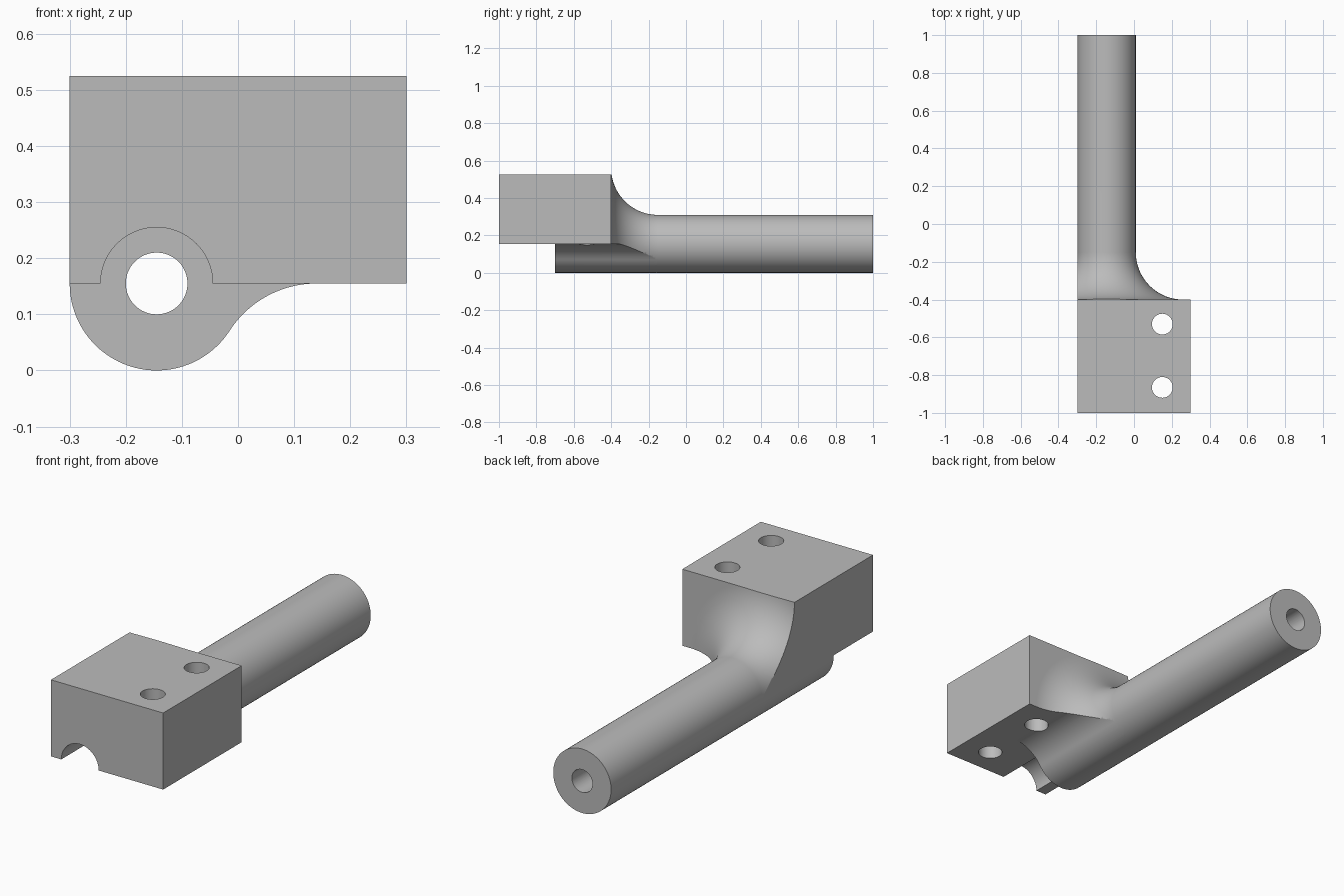
import bpy, bmesh
from math import pi, sin, cos, atan2, hypot
from mathutils import Matrix, Vector

cube = bpy.data.objects.get("Cube")
if cube:
    bpy.data.objects.remove(cube)

CX, CZ, R = -0.145, 0.155, 0.155      # tube axis and radius
TOP, BACK, STEP = 0.525, -0.4, -0.7   # block top, block back, start of tube
FLARE = 0.25                          # radius of flare behind the block

steel = bpy.data.materials.new("plain grey")
steel.use_nodes = True
grey = (0.5, 0.5, 0.5, 1)
steel.diffuse_color = grey
steel.node_tree.nodes["Principled BSDF"].inputs["Base Color"].default_value = grey


def finish(name, bm):
    bmesh.ops.recalc_face_normals(bm, faces=bm.faces)
    mesh = bpy.data.meshes.new(name)
    bm.to_mesh(mesh)
    bm.free()
    mesh.materials.append(steel)
    ob = bpy.data.objects.new(name, mesh)
    bpy.context.collection.objects.link(ob)
    return ob


def arc(cx, cy, r, a0, a1, n):
    return [(cx + r * cos(a0 + (a1 - a0) * i / n),
             cy + r * sin(a0 + (a1 - a0) * i / n)) for i in range(n + 1)]


def prism(name, pts, y0, y1):
    """Extrude an x-z outline along y."""
    bm = bmesh.new()
    face = bm.faces.new([bm.verts.new((x, y0, z)) for x, z in pts])
    ext = bmesh.ops.extrude_face_region(bm, geom=[face])
    bmesh.ops.translate(bm, vec=(0, y1 - y0, 0),
                        verts=[v for v in ext["geom"] if isinstance(v, bmesh.types.BMVert)])
    return finish(name, bm)


def rod(name, start, end, r):
    """Cylinder between two points."""
    a, b = Vector(start), Vector(end)
    turn = (b - a).to_track_quat('Z', 'Y').to_matrix().to_4x4()
    bm = bmesh.new()
    bmesh.ops.create_cone(bm, cap_ends=True, segments=64, radius1=r, radius2=r,
                          depth=(b - a).length,
                          matrix=Matrix.Translation((a + b) / 2) @ turn)
    return finish(name, bm)


def combine(ob, other, operation):
    mod = ob.modifiers.new(operation.lower(), 'BOOLEAN')
    mod.operation, mod.solver, mod.object = operation, 'EXACT', other
    bpy.context.view_layer.objects.active = ob
    bpy.ops.object.modifier_apply(modifier=mod.name)
    bpy.data.objects.remove(other)


# Section of block and tube, blended underneath by a tangent fillet
fx = 0.14
dx = fx - CX
fr = (dx * dx - R * R) / (2 * R)
tangent = atan2(-fr, dx)
section = [(0.3, TOP), (-0.3, TOP)]
section += arc(CX, CZ, R, -pi, tangent, 48)
section += arc(fx, CZ - fr, fr, tangent + pi, pi / 2, 24)[1:]
section += [(0.3, CZ)]
holder = prism("tool_holder", section, -1, 1.1)

# Turned envelope: slim tube flaring out to the back of the block
r = R - 0.0003
outline = [(0, 1), (r, 1)]
outline += arc(r + FLARE, BACK + FLARE, FLARE, pi, 1.5 * pi, 32)
outline += [(1, BACK), (1, -1.1), (0, -1.1)]
bm = bmesh.new()
verts = [bm.verts.new((CX + d, y, CZ)) for d, y in outline]
edges = [bm.edges.new(pair) for pair in zip(verts, verts[1:])]
bmesh.ops.spin(bm, geom=verts + edges, cent=(CX, 0, CZ), axis=(0, 1, 0),
               angle=2 * pi, steps=96)
bmesh.ops.remove_doubles(bm, verts=bm.verts, dist=0.00002)
combine(holder, finish("flare_envelope", bm), 'INTERSECT')

# Clear the underside and the round groove in front of the tube
slab = [(-1, -1), (1, -1), (1, CZ), (-1, CZ)]
combine(holder, prism("front_relief", slab, -1.2, STEP), 'DIFFERENCE')
combine(holder, rod("front_groove", (CX, -1.2, CZ), (CX, STEP, CZ), 0.1), 'DIFFERENCE')

# Long bore and two mounting holes
combine(holder, rod("bore", (CX, -1.3, CZ), (CX, 1.3, CZ), 0.055), 'DIFFERENCE')
for y in (-0.53, -0.865):
    combine(holder, rod("mounting_hole", (0.15, y, -0.5), (0.15, y, 1), 0.055), 'DIFFERENCE')

# Smooth curved faces, keep machined edges crisp
for ob in bpy.context.selected_objects:
    ob.select_set(False)
holder.select_set(True)
bpy.context.view_layer.objects.active = holder
bpy.ops.object.shade_smooth_by_angle(angle=pi / 6)
weighted = holder.modifiers.new("even shading", 'WEIGHTED_NORMAL')
weighted.keep_sharp = True
